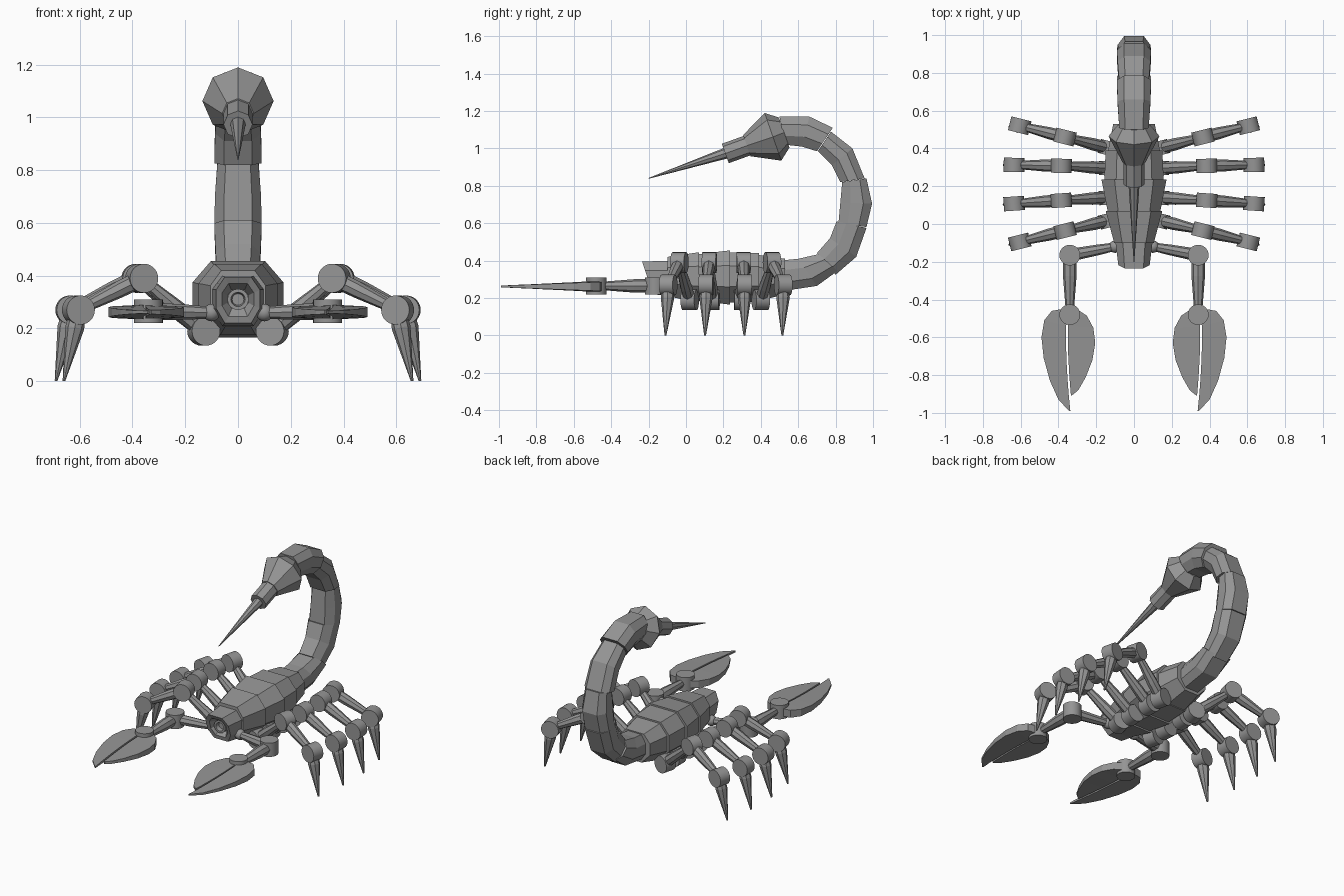
import bpy, bmesh, math
from mathutils import Vector as V

if "Cube" in bpy.data.objects:
    bpy.data.objects.remove(bpy.data.objects["Cube"])

grey = bpy.data.materials.new("shell_grey")
grey.diffuse_color = (0.3, 0.3, 0.3, 1)
grey.use_nodes = True
grey.node_tree.nodes["Principled BSDF"].inputs["Base Color"].default_value = grey.diffuse_color


def finish(name, bm, smooth=False):
    bmesh.ops.recalc_face_normals(bm, faces=bm.faces)
    me = bpy.data.meshes.new(name)
    bm.to_mesh(me)
    bm.free()
    me.materials.append(grey)
    ob = bpy.data.objects.new(name, me)
    bpy.context.collection.objects.link(ob)
    if smooth:
        bpy.context.view_layer.objects.active = ob
        ob.select_set(True)
        bpy.ops.object.shade_smooth_by_angle(angle=math.radians(35))
        ob.select_set(False)
    return ob


def loft(name, rings, smooth=False):
    """Skin a list of equal-sized point rings and cap both ends."""
    bm = bmesh.new()
    rows = [[bm.verts.new(p) for p in r] for r in rings]
    n = len(rows[0])
    for a, b in zip(rows, rows[1:]):
        for i in range(n):
            j = (i + 1) % n
            bm.faces.new((a[i], a[j], b[j], b[i]))
    bm.faces.new(rows[0])
    bm.faces.new(rows[-1])
    return finish(name, bm, smooth)


def tube(name, stations, sides=8, smooth=False):
    """Round tube along a straight line; stations are (point, radius)."""
    d = (V(stations[-1][0]) - V(stations[0][0])).normalized()
    up = V((0, 0, 1)) if abs(d.z) < 0.95 else V((0, 1, 0))
    u = d.cross(up).normalized()
    w = u.cross(d)
    rings = []
    for p, r in stations:
        rings.append([V(p) + r * (math.sin(t) * u + math.cos(t) * w)
                      for t in (2 * math.pi * i / sides for i in range(sides))])
    return loft(name, rings, smooth)


def joint(name, c, axis, r=0.055, length=0.08):
    h = V(axis).normalized() * length / 2
    tube(name, [(V(c) - h, r), (V(c) + h, r)], 28, True)


def limb(name, a, b, r0, r1, r2):
    a, b = V(a), V(b)
    tube(name, [(a, r0), (a.lerp(b, 0.35), r1), (b, r2)])


def plate_ring(top, bottom, hw, bottom_flat=0.6):
    """Eight-sided section between two (y, z) points with half width hw."""
    t, b = V((0, *top)), V((0, *bottom))
    c, h = (t + b) / 2, (t - b) / 2
    sec = [(0.6, 1), (1, 0.45), (1, -0.35), (bottom_flat, -1)]
    sec += [(-x, z) for x, z in reversed(sec)]
    return [c + h * z + V((hw * x, 0, 0)) for x, z in sec]


# Body plates: y0, y1, half widths, top heights, bottom heights
plates = [(-0.10, 0.07, 0.105, 0.15, 0.42, 0.445, 0.21, 0.175),
          (0.07, 0.235, 0.14, 0.172, 0.435, 0.455, 0.185, 0.165),
          (0.235, 0.39, 0.157, 0.15, 0.445, 0.44, 0.175, 0.18),
          (0.39, 0.53, 0.137, 0.11, 0.43, 0.41, 0.185, 0.22)]
for i, (y0, y1, w0, w1, t0, t1, b0, b1) in enumerate(plates):
    loft(f"body_plate_{i + 1}", [plate_ring((y0, t0), (y0, b0), w0, 0.45),
                                 plate_ring((y1, t1), (y1, b1), w1, 0.45)])

# Head with hollow mouth and ring
loft("head", [plate_ring((-0.08, 0.40), (-0.08, 0.21), 0.10),
              plate_ring((-0.235, 0.395), (-0.175, 0.22), 0.083),
              plate_ring((-0.222, 0.37), (-0.18, 0.245), 0.06),
              plate_ring((-0.15, 0.345), (-0.15, 0.275), 0.04)])
tube("mouth_ring", [((0, -0.15, 0.31), 0.04), ((0, -0.19, 0.31), 0.04),
                    ((0, -0.19, 0.31), 0.027), ((0, -0.165, 0.31), 0.022)], 20, True)

# Tail segments: outer and inner (y, z) edges at start, middle and end
tail = [([(0.50, 0.235), (0.70, 0.265), (0.81, 0.345)], [(0.50, 0.40), (0.60, 0.41), (0.71, 0.435)]),
        ([(0.80, 0.325), (0.91, 0.42), (0.965, 0.575)], [(0.70, 0.44), (0.77, 0.52), (0.805, 0.61)]),
        ([(0.965, 0.58), (0.995, 0.705), (0.965, 0.84)], [(0.815, 0.60), (0.825, 0.71), (0.835, 0.82)]),
        ([(0.955, 0.84), (0.89, 1.00), (0.775, 1.09)], [(0.825, 0.82), (0.78, 0.91), (0.705, 0.985)]),
        ([(0.785, 1.11), (0.66, 1.17), (0.50, 1.17)], [(0.70, 0.985), (0.62, 1.01), (0.53, 1.02)])]
for i, (outer, inner) in enumerate(tail):
    widths = (0.078, 0.085, 0.09) if i < 2 else (0.09, 0.087, 0.078)
    loft(f"tail_segment_{i + 1}", [plate_ring(o, n, w) for o, n, w in zip(outer, inner, widths)])

# Stinger bulb, collar and spike
tube("stinger_bulb", [((0, 0.525, 1.085), 0.085), ((0, 0.465, 1.062), 0.135),
                      ((0, 0.325, 1.015), 0.06)])
tube("stinger_collar", [((0, 0.335, 1.018), 0.055), ((0, 0.21, 0.973), 0.055)])
tube("stinger_spike", [((0, 0.22, 0.977), 0.03), ((0, -0.20, 0.84), 0.002)])

# Claw fingers: outer edge and inner edge as matching (x, y) rows
long_finger = ([(0.39, -0.452), (0.435, -0.46), (0.475, -0.51), (0.49, -0.60), (0.478, -0.71),
                (0.445, -0.83), (0.40, -0.93), (0.343, -0.99)],
               [(0.335, -0.46), (0.352, -0.50), (0.36, -0.54), (0.36, -0.61), (0.358, -0.71),
                (0.352, -0.82), (0.345, -0.91), (0.337, -0.99)])
short_finger = ([(0.30, -0.452), (0.25, -0.485), (0.215, -0.55), (0.205, -0.63), (0.22, -0.72),
                 (0.255, -0.81), (0.295, -0.88), (0.328, -0.907)],
                [(0.335, -0.46), (0.348, -0.50), (0.35, -0.54), (0.35, -0.62), (0.348, -0.70),
                 (0.343, -0.79), (0.338, -0.86), (0.334, -0.907)])


def finger(name, s, rows):
    rings = []
    for (ox, oy), (ix, iy) in zip(*rows):
        h = 0.029 + (oy + 0.45) * 0.044
        rings.append([V((s * ox, oy, 0.262 - h * 0.85)), V((s * ox, oy, 0.262 + h * 0.85)),
                      V((s * ix, iy, 0.262 + h)), V((s * ix, iy, 0.262 - h))])
    loft(name, rings)


# Leg layout: hip y, knee x and y, ankle x and y, toe x and y
legs = [(0.02, 0.365, -0.035, 0.605, -0.095, 0.66, -0.11),
        (0.14, 0.385, 0.125, 0.635, 0.108, 0.69, 0.102),
        (0.295, 0.385, 0.308, 0.635, 0.313, 0.69, 0.312),
        (0.40, 0.365, 0.46, 0.605, 0.52, 0.66, 0.515)]

for side, s in (("right", 1), ("left", -1)):
    for i, (hy, kx, ky, ax, ay, tx, ty) in enumerate(legs):
        tag = f"{side}_{i + 1}"
        hip, knee = V((s * 0.13, hy, 0.19)), V((s * kx, ky, 0.39))
        ankle, toe = V((s * ax, ay, 0.27)), V((s * tx, ty, 0))
        axis = V((-(ay - ky), s * s * (ax - kx) * s, 0))
        axis.x *= 1
        for part, c in (("hip", hip), ("knee", knee), ("ankle", ankle)):
            joint(f"leg_{part}_{tag}", c, axis, 0.055, 0.075)
        limb(f"leg_thigh_{tag}", hip, knee, 0.032, 0.033, 0.02)
        limb(f"leg_shin_{tag}", knee, ankle, 0.033, 0.032, 0.02)
        tube(f"leg_foot_{tag}", [(ankle, 0.03), (ankle.lerp(toe, 0.25), 0.036),
                                 (toe + V((0, 0, 0.001)), 0.005)])

    # Pincer arm
    shoulder, elbow = V((s * 0.10, -0.12, 0.26)), V((s * 0.34, -0.165, 0.265))
    wrist = V((s * 0.34, -0.48, 0.265))
    bm = bmesh.new()
    bmesh.ops.create_uvsphere(bm, u_segments=16, v_segments=10, radius=0.033)
    bmesh.ops.translate(bm, verts=bm.verts, vec=shoulder)
    finish(f"shoulder_{side}", bm, True)
    limb(f"upper_arm_{side}", shoulder, elbow, 0.022, 0.028, 0.034)
    joint(f"elbow_{side}", elbow, (0, 0, 1), 0.055, 0.09)
    limb(f"forearm_{side}", elbow, wrist, 0.036, 0.036, 0.02)
    joint(f"wrist_{side}", wrist, (0, 0, 1), 0.055, 0.09)
    finger(f"claw_long_finger_{side}", s, long_finger)
    finger(f"claw_short_finger_{side}", s, short_finger)
